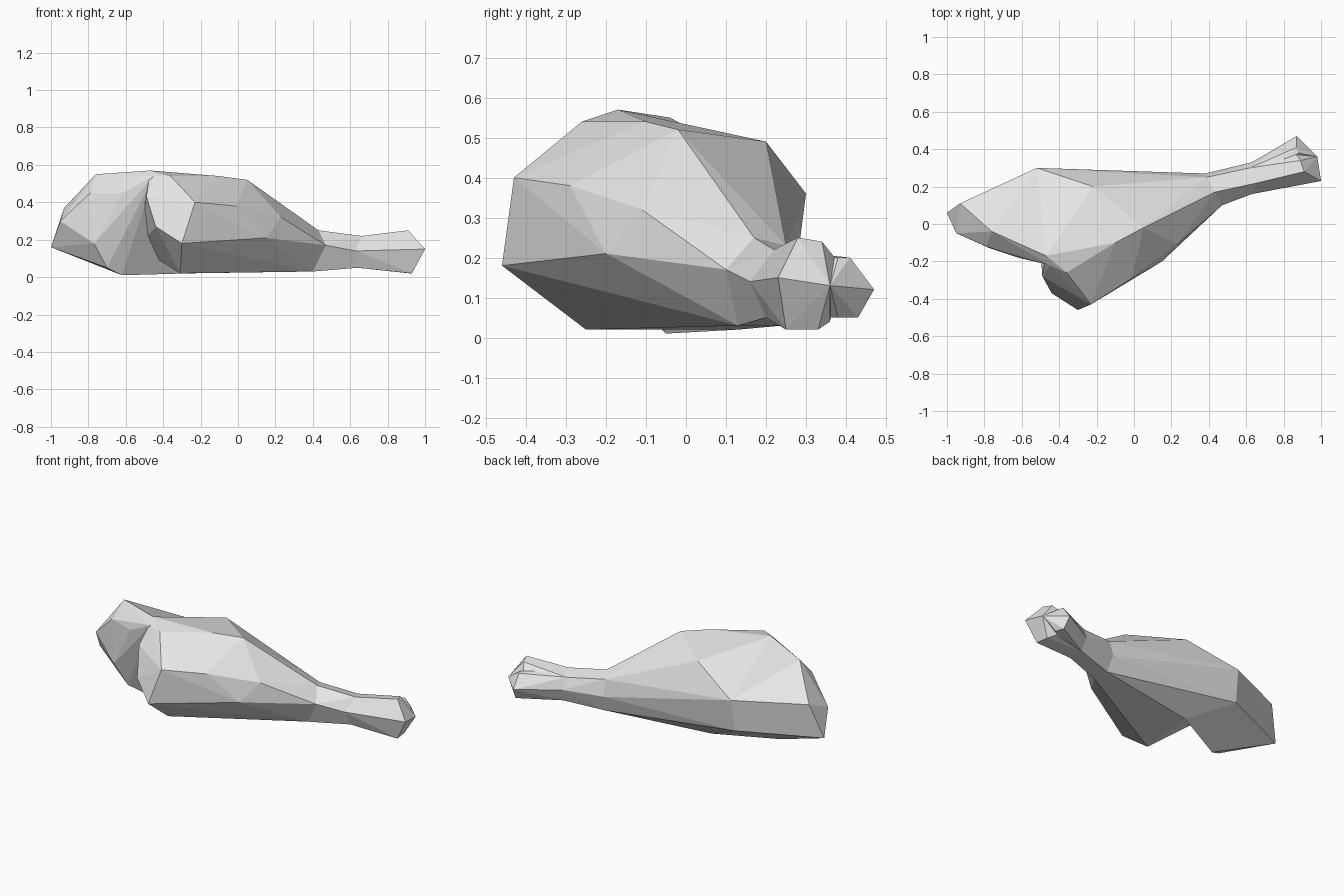
import bpy
import bmesh
from math import radians
from mathutils import Vector

default_cube = bpy.data.objects.get("Cube")
if default_cube:
    bpy.data.objects.remove(default_cube, do_unlink=True)

# Single plain material
grey = bpy.data.materials.new("plain grey")
grey.use_nodes = True
colour = (0.8, 0.8, 0.8, 1.0)
grey.diffuse_color = colour
grey.node_tree.nodes["Principled BSDF"].inputs["Base Color"].default_value = colour


def faceted_lump(name, *corner_groups):
    """Wrap a convex low-poly lump around corners given in hundredths of a unit."""
    bm = bmesh.new()
    for group in corner_groups:
        for corner in group:
            bm.verts.new(Vector(corner) / 100)
    bmesh.ops.remove_doubles(bm, verts=bm.verts, dist=0.001)
    hull = bmesh.ops.convex_hull(bm, input=bm.verts)
    spare = set(hull["geom_interior"] + hull["geom_unused"])
    spare_verts = [item for item in spare if isinstance(item, bmesh.types.BMVert)]
    bmesh.ops.delete(bm, geom=spare_verts, context="VERTS")
    bmesh.ops.recalc_face_normals(bm, faces=bm.faces)
    mesh = bpy.data.meshes.new(name)
    bm.to_mesh(mesh)
    bm.free()
    mesh.materials.append(grey)
    lump = bpy.data.objects.new(name, mesh)
    bpy.context.collection.objects.link(lump)
    return lump


def weld(base, other):
    """Union another lump into the base and discard it."""
    modifier = base.modifiers.new("weld", "BOOLEAN")
    modifier.operation = "UNION"
    modifier.solver = "EXACT"
    modifier.object = other
    depsgraph = bpy.context.evaluated_depsgraph_get()
    welded = bpy.data.meshes.new_from_object(base.evaluated_get(depsgraph))
    base.modifiers.clear()
    base.data = welded
    bpy.data.objects.remove(other, do_unlink=True)


# Corner groups shared by neighbouring lumps
back_side = [(-52, 30, 36), (-53, 27, 16), (-27, 13, 2)]
crest = [(-47, -17, 57), (-45, -22, 54)]
ankle = [(43, 17, 25), (39, 25, 23), (38, 27, 13),
         (47, 10, 17), (40, 13, 3), (40, 24, 3)]
bone_start = [(66, 22, 22), (62, 30, 20), (63, 33, 13),
              (63, 16, 14), (64, 20, 5), (64, 30, 5)]

# Main meat, with the bulging front flap
flap = [(-30, -46, 18), (-23, -43, 40), (-36, -26, 54),
        (-49, -28, 43), (-44, -37, 27), (-31, -25, 2)]
shoulder = [(15, -20, 21), (-1, -29, 38), (23, -11, 32), (5, -2, 52),
            (-10, -10, 54), (-22, 20, 49), (0, -9, 3)]
drumstick = faceted_lump("drumstick", flap, shoulder, crest, back_side, ankle)

# Thick end lobe; the gap between it and the flap forms the front crease
end_cap = [(-79, -12, 45), (-76, -4, 55), (-93, 11, 37),
           (-100, 6, 16), (-95, -5, 30), (-77, -13, 18)]
crease = [(-70, -9, 5), (-62, -18, 45), (-62, -5, 1), (-61, -10, 15)]
end_lobe = faceted_lump("end_lobe", end_cap, crease, crest, back_side)

# Narrow bone shaft
shaft = faceted_lump("bone_shaft", ankle, bone_start)

# Bone end: two knuckles with a notch between them
front_knuckle = faceted_lump("front_knuckle", bone_start, [
    (100, 23, 15), (98, 36, 13), (91, 28, 25), (89, 34, 24),
    (93, 25, 2), (92, 33, 2), (86, 38, 19), (88, 36, 4)])
back_knuckle = faceted_lump("back_knuckle", bone_start, [
    (98, 36, 13), (87, 47, 12), (87, 41, 20), (88, 38, 20),
    (90, 38, 5), (88, 43, 5)])

for part in (end_lobe, shaft, front_knuckle, back_knuckle):
    weld(drumstick, part)

# Merge nearly flat triangles into broad facets
bm = bmesh.new()
bm.from_mesh(drumstick.data)
bmesh.ops.remove_doubles(bm, verts=bm.verts, dist=0.002)
bmesh.ops.dissolve_limit(bm, angle_limit=radians(3), verts=bm.verts, edges=bm.edges)
bmesh.ops.recalc_face_normals(bm, faces=bm.faces)
for face in bm.faces:
    face.smooth = False
bm.to_mesh(drumstick.data)
bm.free()
drumstick.name = "drumstick"
